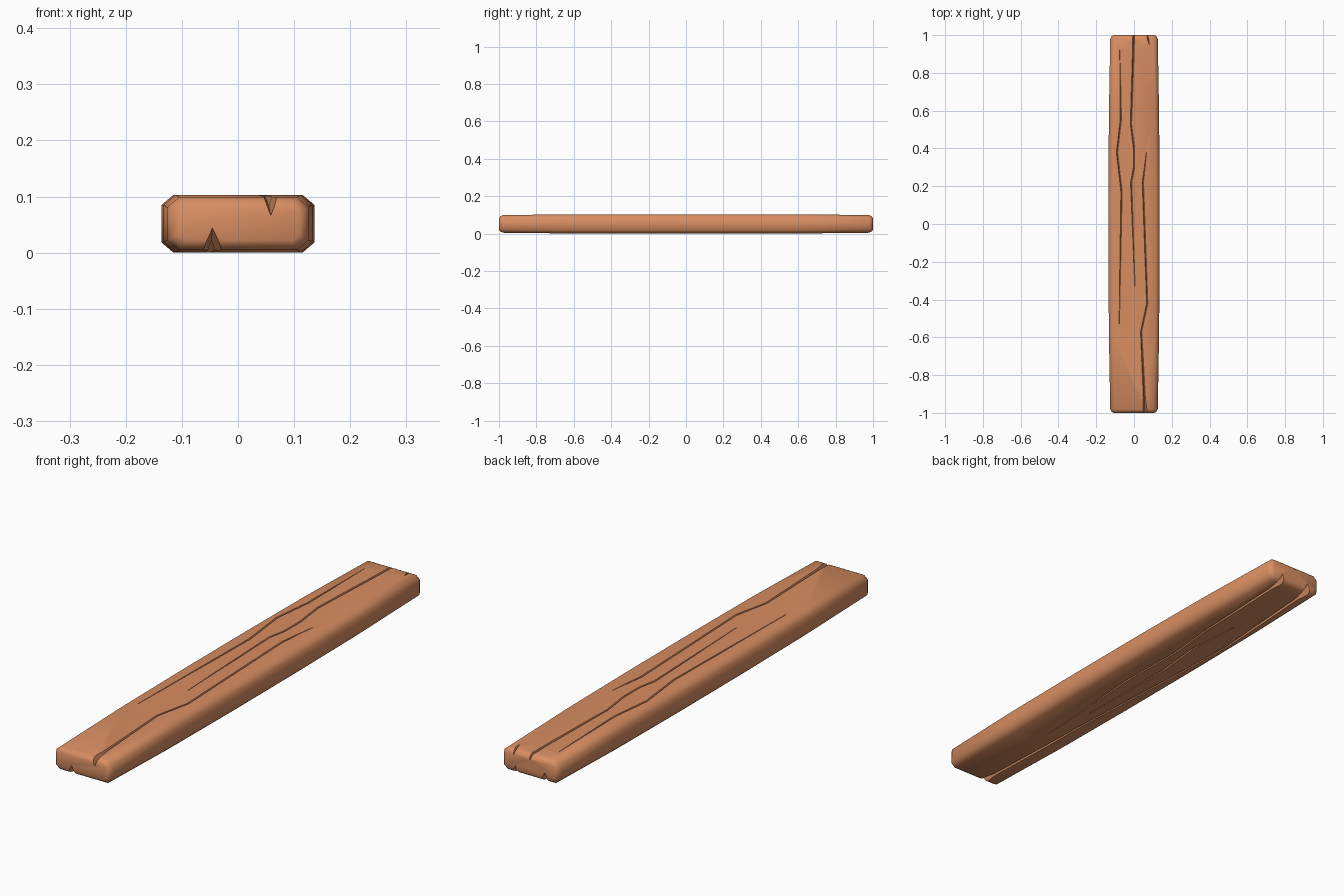
import bpy, bmesh, math

if "Cube" in bpy.data.objects:
    bpy.data.objects.remove(bpy.data.objects["Cube"])

wood = bpy.data.materials.new("warm wood")
wood.diffuse_color = (0.69, 0.27, 0.122, 1)
wood.use_nodes = True
wood.node_tree.nodes["Principled BSDF"].inputs["Base Color"].default_value = wood.diffuse_color


def loft(name, rings):
    """Closed solid through equal-length rings of points."""
    bm = bmesh.new()
    loops = [[bm.verts.new(p) for p in r] for r in rings]
    n = len(loops[0])
    for a, b in zip(loops, loops[1:]):
        for i in range(n):
            j = (i + 1) % n
            bm.faces.new((a[i], a[j], b[j], b[i]))
    bm.faces.new(loops[0])
    bm.faces.new(loops[-1])
    bmesh.ops.recalc_face_normals(bm, faces=bm.faces)
    me = bpy.data.meshes.new(name)
    bm.to_mesh(me)
    bm.free()
    me.materials.append(wood)
    ob = bpy.data.objects.new(name, me)
    bpy.context.collection.objects.link(ob)
    return ob


def section(y, inset):
    """Chamfered rectangle across the plank, swelling towards the middle."""
    t = max(0, 1 - abs(y)) ** 0.5
    hx = 0.124 + 0.0135 * t - inset
    hz = min(0.0515, 0.046 + 0.0085 * t) - inset
    c = 0.021 - inset * 0.6
    pts = [(hx - c, -hz), (hx, -hz + c * 0.85), (hx, hz - c * 0.85), (hx - c, hz)]
    pts += [(-x, -z) for x, z in pts]
    return [(x, y, 0.0515 + z) for x, z in pts]


# plank body with eased ends
half = [(1, .016), (.994, .007), (.98, 0), (.6, 0), (.2, 0)]
plank = loft("plank", [section(-y, i) for y, i in half]
             + [section(y, i) for y, i in reversed(half)])


def crack_rings(side, mouth, path):
    """V groove: thin along the plank, fading inside, opening at the plank ends."""
    stations = []
    for k, (x, y) in enumerate(path):
        if abs(y) >= 1:
            # narrow the open mouth shortly before the plank end
            xn = path[1][0] if k == 0 else path[k - 1][0]
            yn = path[1][1] if k == 0 else path[k - 1][1]
            f = min(0.5, 0.11 / abs(y - yn))
            inner = (x + (xn - x) * f, y + (yn - y) * f, 0.008 + mouth * 0.12, 0.009 + mouth * 0.2)
            outer = (x, y, mouth, mouth * 0.6 + 0.02)
            stations += [outer, inner] if k == 0 else [inner, outer]
        elif k in (0, len(path) - 1):
            stations.append((x, y, 0.002, 0.002))
        else:
            stations.append((x, y, 0.007, 0.009))
    rings, lift = [], 0.012
    for x, y, w, d in stations:
        swell = min(0.0515, 0.046 + 0.0085 * max(0, 1 - abs(y)) ** 0.5)
        h = w / 2 * (d + lift) / d
        top, low = (0.0515 + side * (swell + v) for v in (lift, -d))
        rings.append([(x - h, y, top), (x + h, y, top), (x, y, low)])
    return rings


# cracks: side (1 top, -1 underside), mouth width, path
cracks = [
    (1, 0, [(-.075, .92), (-.07, .55), (-.09, .38), (-.066, .17), (-.078, -.53)]),
    (1, .01, [(0, 1.03), (-.016, .53), (0, .4), (0, .3), (-.015, .22), (.005, -.33)]),
    (1, .03, [(.066, .38), (.047, .22), (.07, -.42), (.038, -.57), (.06, -1.03)]),
    (1, .02, [(.08, .95), (.065, 1.03)]),
    (-1, .034, [(.065, 1.03), (.05, .5), (.03, .3), (.035, 0), (0, -.53)]),
    (-1, .045, [(-.045, -1.03), (-.06, -.4), (-.09, .2), (-.098, .45), (-.065, 1.03)]),
    (-1, 0, [(-.02, .6), (-.005, .35), (-.025, .15), (-.02, -.3)]),
]

bpy.context.view_layer.objects.active = plank
for side, mouth, path in cracks:
    cutter = loft("crack_cutter", crack_rings(side, mouth, path))
    cutter.hide_render = True
    mod = plank.modifiers.new("crack", 'BOOLEAN')
    mod.operation = 'DIFFERENCE'
    mod.solver = 'EXACT'
    mod.object = cutter
    bpy.ops.object.modifier_apply(modifier=mod.name)
    bpy.data.objects.remove(cutter)

# soft chamfers, sharp cracks
bpy.ops.object.select_all(action='DESELECT')
plank.select_set(True)
bpy.context.view_layer.objects.active = plank
bpy.ops.object.shade_smooth_by_angle(angle=math.radians(52))
